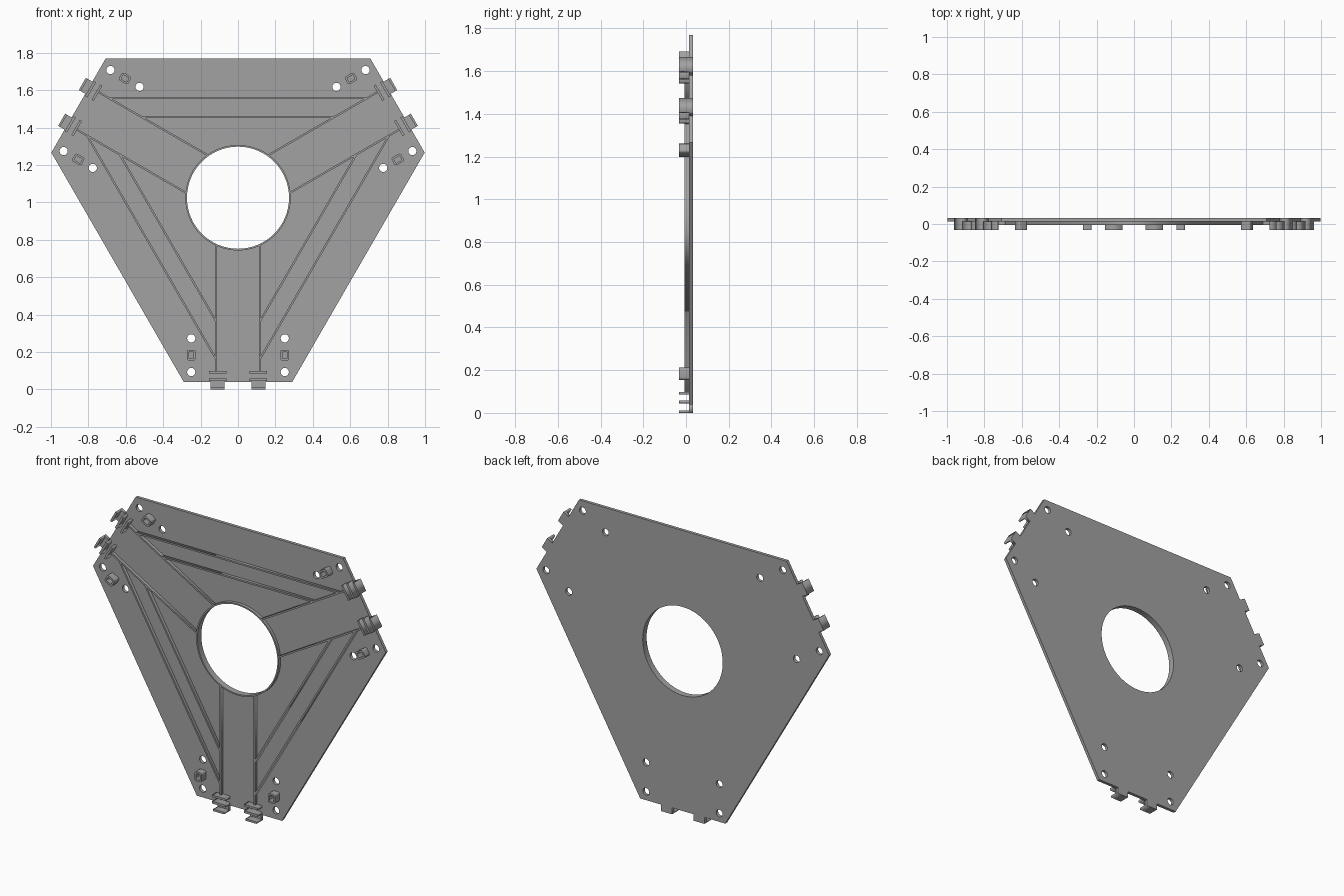
import bpy, bmesh, math
from mathutils import Matrix

cube = bpy.data.objects.get("Cube")
if cube:
    bpy.data.objects.remove(cube, do_unlink=True)

grey = bpy.data.materials.new("plain grey")
GREY = (0.36, 0.36, 0.36, 1)
grey.diffuse_color = GREY
grey.use_nodes = True
grey.node_tree.nodes["Principled BSDF"].inputs["Base Color"].default_value = GREY

CZ = 1.025                                        # height of the hub centre
BACK, FACE, RIB, TIP = 0.032, 0.013, -0.006, -0.032   # depth levels along y


def circle(cx, cz, r, n):
    return [(cx + r * math.cos(2 * math.pi * i / n),
             cz + r * math.sin(2 * math.pi * i / n)) for i in range(n)]


def rect(x0, x1, z0, z1):
    return [(x0, z0), (x1, z0), (x1, z1), (x0, z1)]


def round_rect(cx, cz, w, h, r, n=4):
    pts = []
    for k, (sx, sz) in enumerate([(1, 1), (-1, 1), (-1, -1), (1, -1)]):
        for i in range(n + 1):
            a = math.pi / 2 * (k + i / n)
            pts.append((cx + sx * (w / 2 - r) + r * math.cos(a),
                        cz + sz * (h / 2 - r) + r * math.sin(a)))
    return pts


def turn(pts, deg):
    c, s = math.cos(math.radians(deg)), math.sin(math.radians(deg))
    return [(x * c - z * s, x * s + z * c) for x, z in pts]


def slab(name, loops, y0, y1):
    """Outline (first loop) with holes (other loops), extruded from y0 to y1."""
    cu = bpy.data.curves.new(name, 'CURVE')
    cu.dimensions, cu.fill_mode, cu.extrude = '2D', 'BOTH', abs(y1 - y0) / 2
    for pts in loops:
        sp = cu.splines.new('POLY')
        sp.points.add(len(pts) - 1)
        for p, (x, z) in zip(sp.points, pts):
            p.co = (x, z, 0, 1)
        sp.use_cyclic_u = True
    tmp = bpy.data.objects.new(name, cu)
    me = bpy.data.meshes.new_from_object(tmp)
    bpy.data.objects.remove(tmp)
    bpy.data.curves.remove(cu)
    bm = bmesh.new()
    bm.from_mesh(me)
    bmesh.ops.transform(bm, verts=bm.verts, matrix=Matrix.Translation(
        (0, (y0 + y1) / 2, CZ)) @ Matrix.Rotation(math.pi / 2, 4, 'X'))
    bmesh.ops.remove_doubles(bm, verts=bm.verts, dist=1e-5)
    bmesh.ops.recalc_face_normals(bm, faces=bm.faces)
    bm.to_mesh(me)
    bm.free()
    me.name = name
    me.materials.clear()
    me.materials.append(grey)
    ob = bpy.data.objects.new(name, me)
    bpy.context.collection.objects.link(ob)
    return ob


ARMS = (("bottom", 0), ("left", 120), ("right", -120))
round_parts = []

# Base plate: six-sided outline, hub opening and four screw holes per pair of corners
outline, holes = [], [circle(0, 0, 0.273, 64)]
for _, deg in ARMS[:2] + (("right", 240),):
    outline += turn([(-0.29, -0.985), (0.29, -0.985)], deg)
    for sx in (-1, 1):
        for hz in (-0.752, -0.932):
            holes.append(turn(circle(sx * 0.25, hz, 0.022, 20), deg))
round_parts.append(slab("base_plate", [outline] + holes, FACE, BACK))

# Raised rim round the hub opening
round_parts.append(slab("hub_rim", [circle(0, 0, 0.282, 64), circle(0, 0, 0.273, 64)],
                        RIB, FACE))


def half_span(h):
    # where a cross rib at height h meets the rails of the neighbouring arms
    return 1.732 * h - 0.232


for arm, deg in ARMS:
    # Cross ribs between the two other arms, ends mitred onto the rails
    for label, h in (("outer", 0.533), ("inner", 0.432)):
        lo, hi = h - 0.005, h + 0.005
        a, b = half_span(lo), half_span(hi)
        slab(f"{label}_cross_rib_opposite_{arm}",
             [turn([(-a, lo), (a, lo), (b, hi), (-b, hi)], deg)], RIB, FACE)

    for side, s in (("a", 1), ("b", -1)):
        tag = f"{arm}_{side}"

        def bar(name, x0, x1, z0, z1, y0, y1):
            slab(f"{name}_{tag}", [turn(rect(*sorted((s * x0, s * x1)), z0, z1), deg)], y0, y1)

        # Rail running from the hub to the end of the arm
        bar("arm_rail", 0.111, 0.121, -0.935, -0.255, RIB, FACE)
        # Clip: two upright bars, then a tab past the edge with a lip
        bar("clip_inner_bar", 0.062, 0.155, -0.940, -0.927, TIP, FACE)
        bar("clip_outer_bar", 0.062, 0.155, -0.980, -0.966, TIP, FACE)
        bar("clip_tab", 0.073, 0.148, -1.025, -0.985, FACE, BACK)
        bar("clip_lip", 0.073, 0.148, -1.025, -1.013, TIP, FACE)
        # Hollow locating peg between the screw holes
        round_parts.append(slab(
            f"locating_peg_{tag}",
            [turn(round_rect(s * 0.25, -0.842, 0.048, 0.058, 0.012), deg),
             turn(round_rect(s * 0.25, -0.842, 0.026, 0.036, 0.006), deg)], TIP, FACE))

# Smooth the curved walls, keep the edges crisp
bpy.ops.object.select_all(action='DESELECT')
for ob in round_parts:
    ob.select_set(True)
bpy.context.view_layer.objects.active = round_parts[0]
bpy.ops.object.shade_smooth_by_angle(angle=math.radians(30))
